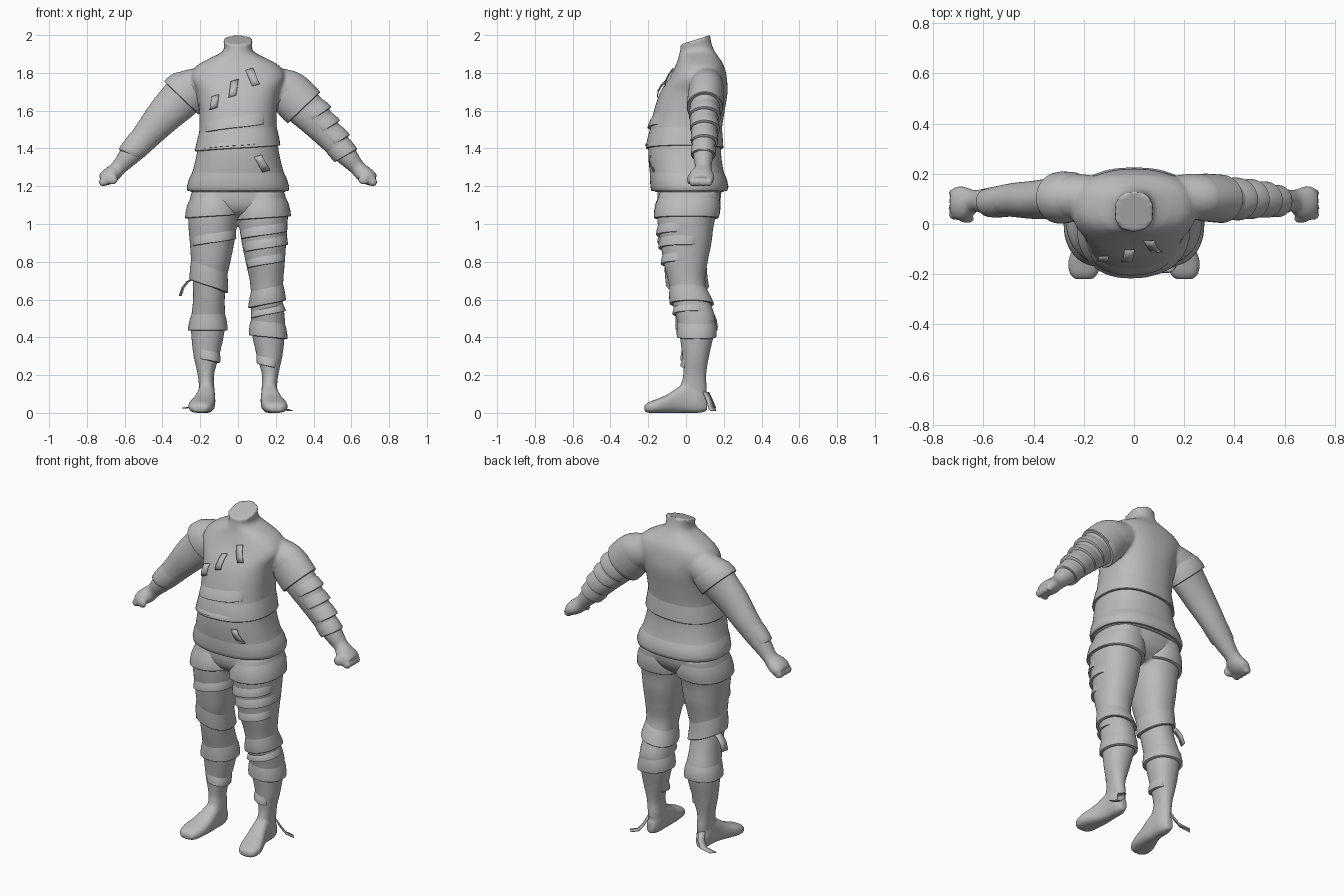
import bpy, bmesh, math
from mathutils import Vector

if "Cube" in bpy.data.objects:
    bpy.data.objects.remove(bpy.data.objects["Cube"])

grey = bpy.data.materials.new("plain grey")
grey.use_nodes = True
grey.diffuse_color = (0.5, 0.5, 0.5, 1)
grey.node_tree.nodes["Principled BSDF"].inputs["Base Color"].default_value = (0.5, 0.5, 0.5, 1)

# Profiles: key, low and high limits on the two cross axes
TORSO = [(1.17, -.255, .255, -.17, .205), (1.21, -.26, .26, -.18, .215), (1.3, -.235, .235, -.195, .195),
         (1.39, -.215, .215, -.2, .185), (1.5, -.205, .205, -.19, .19), (1.6, -.205, .205, -.17, .205),
         (1.7, -.22, .22, -.135, .22), (1.78, -.25, .25, -.085, .215), (1.84, -.215, .215, -.055, .2),
         (1.88, -.145, .145, -.04, .175), (1.91, -.085, .085, -.035, .15), (1.94, -.073, .073, -.03, .135),
         (1.975, -.08, .08, -.03, .128)]
HIPS = [(1.03, -.12, .12, -.08, .1), (1.07, -.2, .2, -.13, .15), (1.12, -.24, .24, -.15, .18), (1.2, -.24, .24, -.15, .19)]
LEG = [(.04, .13, .2, 0, .1), (.12, .125, .205, -.03, .11), (.2, .127, .213, -.015, .107), (.3, .1, .235, -.02, .122),
       (.42, .073, .248, -.035, .148), (.5, .068, .248, -.05, .155), (.6, .07, .238, -.075, .125),
       (.7, .062, .24, -.095, .102), (.8, .04, .248, -.12, .115), (.9, .02, .255, -.135, .135),
       (1.0, .005, .263, -.15, .148), (1.1, 0, .262, -.155, .175), (1.17, .02, .245, -.14, .18)]
FOOT = [(-.22, .165, .235, .008, .04), (-.2, .145, .255, 0, .056), (-.15, .128, .262, 0, .075), (-.1, .122, .245, 0, .097),
        (-.05, .12, .225, 0, .13), (0, .122, .212, 0, .16), (.07, .126, .206, 0, .14), (.112, .145, .19, .01, .08)]
# Arm: key, centre height, radius, depth limits
ARM = [(.14, 1.76, .1, .03, .19), (.25, 1.715, .115, .015, .2), (.32, 1.645, .108, .02, .185), (.4, 1.565, .095, .02, .172),
       (.47, 1.485, .08, .027, .165), (.54, 1.405, .067, .033, .152), (.6, 1.335, .05, .042, .14),
       (.635, 1.295, .041, .05, .135), (.66, 1.27, .045, .022, .142), (.69, 1.247, .044, .014, .152),
       (.712, 1.23, .036, .02, .145)]


def sample(rows, k):
    """Smooth interpolation of a profile at key k."""
    k = min(max(k, rows[0][0]), rows[-1][0])
    i = next(j for j in range(len(rows) - 1) if k <= rows[j + 1][0])
    p, q = rows[i], rows[i + 1]
    o, r = rows[max(i - 1, 0)], rows[min(i + 2, len(rows) - 1)]
    h = q[0] - p[0]
    t = (k - p[0]) / h
    out = []
    for c in range(1, 5):
        m = (q[c] - o[c]) / (q[0] - o[0]) * h
        n = (r[c] - p[c]) / (r[0] - p[0]) * h
        out.append((2*t**3 - 3*t*t + 1)*p[c] + (t**3 - 2*t*t + t)*m + (3*t*t - 2*t**3)*q[c] + (t**3 - t*t)*n)
    return out


def surface(rows, kind="upright", side=1, power=2.2):
    """Return a function giving a point on the part from key, angle and offset."""
    def point(k, a, off=0):
        p = sample(rows, k)
        c, s = (math.copysign(abs(f(a)) ** (2 / power), f(a)) for f in (math.cos, math.sin))
        u, v = (p[0] + p[1]) / 2, (p[2] + p[3]) / 2
        ru, rv = (p[1] - p[0]) / 2 + off, (p[3] - p[2]) / 2 + off
        if kind == "arm":
            r = p[1] + off
            w = Vector((k + .72 * r * c, v + rv * s, p[0] + .69 * r * c))
        elif kind == "foot":
            w = Vector((u + ru * c, k, max(v + rv * s, 0)))
        else:
            w = Vector((u + ru * c, v + rv * s, k))
            if k > 1.88:                       # slanted neck opening
                w.z += .025 * s * (k - 1.88) / .095
        w.x *= side
        return w
    return point


def finish(name, bm):
    bmesh.ops.recalc_face_normals(bm, faces=bm.faces)
    mesh = bpy.data.meshes.new(name)
    bm.to_mesh(mesh)
    bm.free()
    mesh.materials.append(grey)
    ob = bpy.data.objects.new(name, mesh)
    bpy.context.collection.objects.link(ob)
    bpy.ops.object.select_all(action="DESELECT")
    ob.select_set(True)
    bpy.context.view_layer.objects.active = ob
    bpy.ops.object.shade_smooth_by_angle(angle=math.radians(40))
    return ob


def loft(bm, rows, point, steps=40, seg=40):
    ends = rows[0][0], rows[-1][0]
    rings = [[bm.verts.new(point(ends[0] + (ends[1] - ends[0]) * i / steps, math.tau * j / seg))
              for j in range(seg)] for i in range(steps + 1)]
    for lo, hi in zip(rings, rings[1:]):
        for j in range(seg):
            bm.faces.new((lo[j], lo[j - 1], hi[j - 1], hi[j]))
    bm.faces.new(rings[0])
    bm.faces.new(rings[-1])


def blob(bm, centre, size):
    made = bmesh.ops.create_uvsphere(bm, u_segments=16, v_segments=10, radius=1)["verts"]
    for v in made:
        v.co = Vector(centre) + Vector(a * b for a, b in zip(v.co, size))


def fuse(ob, voxel):
    mod = ob.modifiers.new("fuse", "REMESH")
    mod.mode, mod.voxel_size, mod.use_smooth_shade = "VOXEL", voxel, True
    mod = ob.modifiers.new("soften", "SMOOTH")
    mod.factor, mod.iterations = .5, 4


def wrap(name, point, k0, k1, tilt=0, start=0, end=360, grow=.012):
    """Cloth layer, flush at k0 and standing proud with a crisp lip at k1."""
    bm = bmesh.new()
    full = end - start >= 360
    seg, rows = 48, ((0, -.004), (.3, .45), (.75, .9), (.97, 1), (1, .8), (1, -.5))
    grid = []
    for j in range(seg + (not full)):
        t = j / seg
        a = math.radians(start + (end - start) * t)
        fade = 1 if full else math.sin(math.pi * t) ** .5 if 0 < t < 1 else 0
        grid.append([bm.verts.new(point(k0 + (k1 - k0) * f + tilt * math.cos(a), a, (grow + .004) * g * fade - .002 * (1 - fade)))
                     for f, g in rows])
    for j in range(seg):
        a, b = grid[j], grid[(j + 1) % len(grid)]
        for i in range(len(rows) - 1):
            bm.faces.new((a[i], b[i], b[i + 1], a[i + 1]))
    finish(name, bm)


def ribbon(name, path, across):
    bm = bmesh.new()
    half = Vector(across) / 2
    pairs = [(bm.verts.new(Vector(p) - half), bm.verts.new(Vector(p) + half)) for p in path]
    for a, b in zip(pairs, pairs[1:]):
        bm.faces.new((a[0], a[1], b[1], b[0]))
    mod = finish(name, bm).modifiers.new("thickness", "SOLIDIFY")
    mod.thickness, mod.offset = .004, 0


torso = surface(TORSO, power=2.35)
arms = {s: surface(ARM, "arm", s, 2) for s in (1, -1)}
legs = {s: surface(LEG, "upright", s) for s in (1, -1)}

# Upper body with arms and fists
bm = bmesh.new()
loft(bm, TORSO, torso, 60, 48)
for s in arms:
    loft(bm, ARM, arms[s])
    blob(bm, (s * .665, .02, 1.235), (.03, .016, .028))
    for i in range(4):
        blob(bm, (s * .712, .034 + .03 * i, 1.222), (.027, .018, .024))
fuse(finish("upper_body", bm), .009)

# Hips, legs and feet
bm = bmesh.new()
loft(bm, HIPS, surface(HIPS))
for s in legs:
    loft(bm, LEG, legs[s], 60)
    loft(bm, FOOT, surface(FOOT, "foot", s, 2.6))
fuse(finish("lower_body", bm), .009)

# Shirt hem and waist layers
wrap("shirt_hem", torso, 1.27, 1.175, grow=.008)
wrap("waist_wrap", torso, 1.5, 1.4, .015, grow=.009)
wrap("belly_fold", torso, 1.57, 1.51, .03, 215, 310, .012)
wrap("belly_lower_fold", torso, 1.45, 1.415, .02, 200, 310, .014)

# Sleeves and arm wraps
wrap("left_sleeve", arms[1], .26, .35)
wrap("right_sleeve", arms[-1], .23, .30)
for i, (a, b) in enumerate(((.36, .405), (.42, .46), (.47, .52))):
    wrap(f"left_arm_wrap_{i}", arms[1], a, b, .012, -100, 150, .012)
wrap("left_wrist_wrap", arms[1], .53, .575, .01, grow=.006)
wrap("right_forearm_fold", arms[-1], .5, .57, .015, -150, 60, .007)

# Leg wraps: side, top, lip, tilt, start angle, end angle
LEG_WRAPS = [(1, 1.13, 1.03, .01, 0, 360), (-1, 1.14, 1.04, -.01, 0, 360),
             (1, .99, .94, .02, 190, 350), (1, .92, .87, .02, 200, 380), (1, .83, .785, .02, 200, 350),
             (1, .66, .575, .02, 0, 360), (1, .555, .52, .02, 190, 380), (1, .48, .4, -.01, 0, 360),
             (1, .29, .245, -.015, 160, 300), (-1, .77, .67, .035, 0, 360), (-1, .95, .9, -.02, 180, 330),
             (-1, .52, .435, 0, 0, 360), (-1, .33, .28, .015, 130, 300)]
for i, (s, top, lip, tilt, a0, a1) in enumerate(LEG_WRAPS):
    wrap(f"leg_wrap_{i}", legs[s], top, lip, tilt, a0, a1)

# Loose strips lying on the shirt front
for i, (x0, z0, x1, z1) in enumerate(((.06, 1.82, .095, 1.735), (-.018, 1.76, -.03, 1.675),
                                      (-.12, 1.68, -.13, 1.61), (.105, 1.36, .15, 1.28))):
    path = []
    for t in (0, .33, .67, 1):
        x, z = x0 + (x1 - x0) * t, z0 + (z1 - z0) * t
        lo, hi, front, back = sample(TORSO, z)
        depth = (1 - abs(x / hi) ** 2.35) ** (1 / 2.35)
        path.append((x, (front + back) / 2 - (back - front) / 2 * depth - .006 - .01 * math.sin(math.pi * t), z))
    ribbon(f"shirt_strip_{i}", path, (.04, 0, .012))

# Loose bandage ends at the right knee and both heels
ribbon("knee_tail", [(-.235, .04, .71), (-.265, .05, .695), (-.29, .055, .665), (-.305, .06, .62)], (.012, .045, 0))
ribbon("left_heel_tail", [(.18, .105, .11), (.2, .125, .06), (.23, .135, .025), (.275, .145, .012)], (.025, -.03, 0))
ribbon("right_heel_tail", [(-.18, .105, .11), (-.19, .125, .07), (-.215, .14, .035), (-.285, .145, .025)], (.025, .03, 0))
